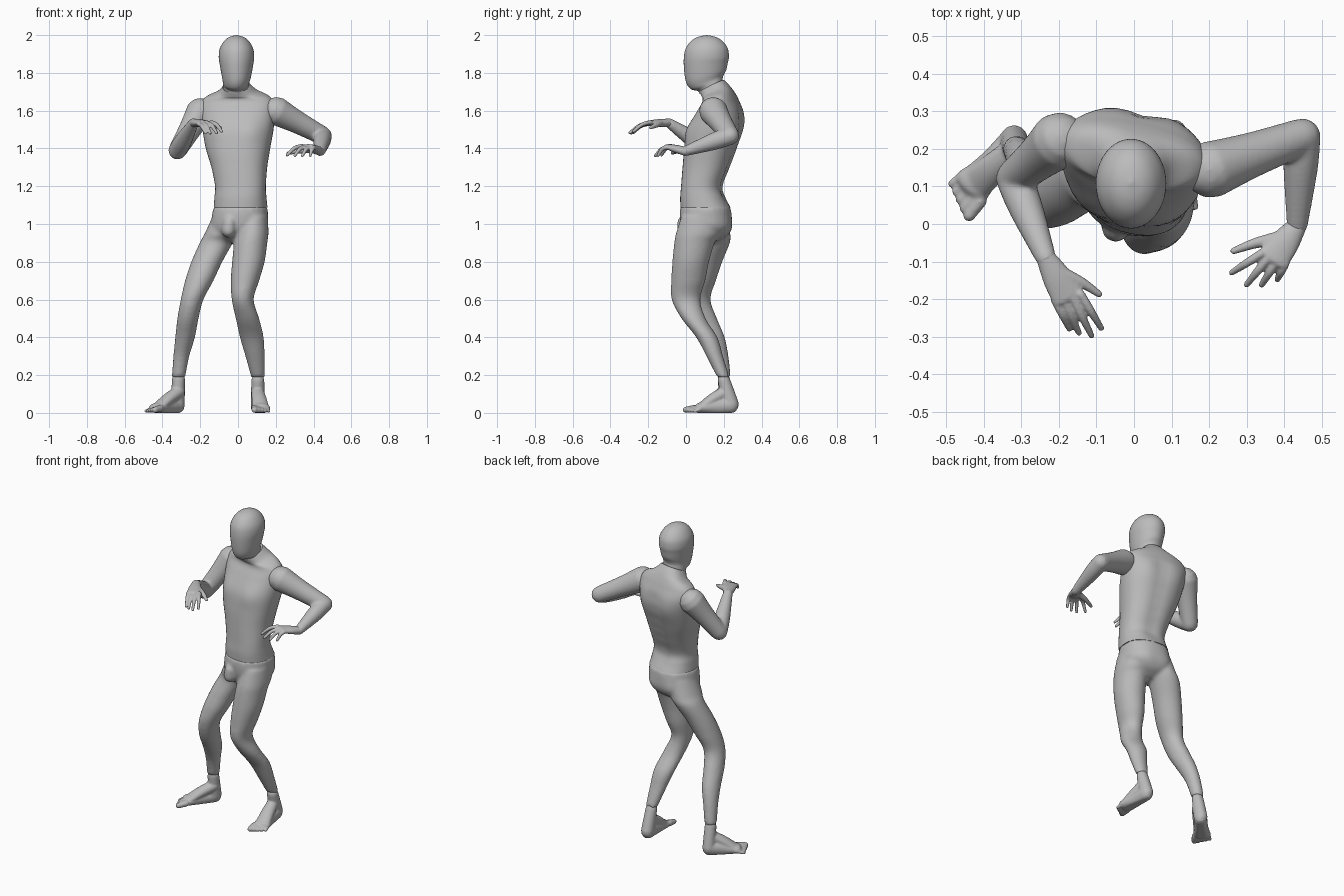
import bpy
import bmesh
import math
from mathutils import Vector

default_cube = bpy.data.objects.get("Cube")
if default_cube:
    bpy.data.objects.remove(default_cube, do_unlink=True)

grey = bpy.data.materials.new("matte grey")
grey.use_nodes = True
grey.diffuse_color = (0.5, 0.5, 0.5, 1)
grey.node_tree.nodes["Principled BSDF"].inputs["Base Color"].default_value = grey.diffuse_color

SEGMENTS = 40
UP = Vector((0, 0, 1))
BACK = Vector((0, 1, 0))


def smooth_rows(rows, steps=6):
    """Pass a smooth curve through rows of numbers."""
    padded = [rows[0]] + list(rows) + [rows[-1]]
    result = []
    for before, start, end, after in zip(padded, padded[1:], padded[2:], padded[3:]):
        for step in range(steps):
            t = step / steps
            result.append([
                b + 0.5 * t * (c - a + t * (2*a - 5*b + 4*c - d + t * (3*(b - c) + d - a)))
                for a, b, c, d in zip(before, start, end, after)])
    result.append(list(rows[-1]))
    return result


def skin(bm, frames, power=1.0):
    """Join cross-sections, each a centre and two half axes, into a closed skin."""
    def curve(value):
        return math.copysign(abs(value) ** power, value)

    rings = []
    for centre, across, depth in frames:
        ring = []
        for index in range(SEGMENTS):
            angle = math.tau * index / SEGMENTS
            ring.append(bm.verts.new(
                centre + across * curve(math.cos(angle)) + depth * curve(math.sin(angle))))
        rings.append(ring)
    faces = [bm.faces.new(rings[0]), bm.faces.new(rings[-1])]
    for low, high in zip(rings, rings[1:]):
        for i in range(SEGMENTS):
            j = (i + 1) % SEGMENTS
            faces.append(bm.faces.new((low[i], low[j], high[j], high[i])))
    bmesh.ops.recalc_face_normals(bm, faces=faces)


def stack(bm, rows, yaw=0.0, power=1.0):
    """Level sections: x, y, z, half width, half depth, backward rise."""
    frames = []
    for x, y, z, width, depth, rise in smooth_rows(rows):
        across = Vector((math.cos(yaw), math.sin(yaw), 0)) * width
        back = Vector((-math.sin(yaw), math.cos(yaw), rise)) * depth
        frames.append((Vector((x, y, z)), across, back))
    skin(bm, frames, power)


def tube(bm, points, sizes, up=UP):
    """Round-ended tube through points; sizes are half width and half thickness."""
    rows = smooth_rows([(*p, *s) for p, s in zip(points, sizes)])
    centres = [Vector(row[:3]) for row in rows]
    frames = []
    last = len(rows) - 1
    for i, row in enumerate(rows):
        along = (centres[min(i + 1, last)] - centres[max(i - 1, 0)]).normalized()
        side = along.cross(up).normalized()
        normal = side.cross(along)
        caps = [0]
        if i == 0:
            caps = [-85, -60, -30, 0]
        elif i == last:
            caps = [0, 30, 60, 85]
        for degrees in caps:
            bend = math.radians(degrees)
            centre = centres[i] + along * min(row[3:]) * math.sin(bend)
            frames.append((centre, side * row[3] * math.cos(bend), normal * row[4] * math.cos(bend)))
    skin(bm, frames)


def push(bm, centre, radius, offset):
    """Softly move the skin around a centre."""
    for vert in bm.verts:
        falloff = math.exp(-(vert.co - Vector(centre)).length_squared / radius ** 2)
        vert.co += Vector(offset) * falloff


def finish(name, bm, voxel=None, relax=0):
    """Make the object, fusing overlapping forms when a voxel size is given."""
    mesh = bpy.data.meshes.new(name)
    bm.to_mesh(mesh)
    bm.free()
    mesh.materials.append(grey)
    mesh.shade_smooth()
    mesh.set_sharp_from_angle(angle=math.radians(50))
    obj = bpy.data.objects.new(name, mesh)
    bpy.context.scene.collection.objects.link(obj)
    if voxel:
        fuse = obj.modifiers.new("fuse", "REMESH")
        fuse.mode = "VOXEL"
        fuse.voxel_size = voxel
        fuse.use_smooth_shade = True
        soften = obj.modifiers.new("soften", "SMOOTH")
        soften.factor = 0.5
        soften.iterations = relax


def arm(name, shoulder, elbow, wrist):
    bm = bmesh.new()
    shoulder, elbow, wrist = Vector(shoulder), Vector(elbow), Vector(wrist)
    tube(bm, [shoulder, shoulder.lerp(elbow, 0.45), elbow],
         [(0.076, 0.076), (0.06, 0.06), (0.049, 0.049)])
    tube(bm, [elbow, elbow.lerp(wrist, 0.35), wrist],
         [(0.048, 0.048), (0.046, 0.046), (0.028, 0.026)])
    finish(name, bm, 0.008, 5)


def hand(name, wrist, index_knuckle, little_knuckle, tips, thumb_tip):
    bm = bmesh.new()
    wrist, first, final = Vector(wrist), Vector(index_knuckle), Vector(little_knuckle)
    middle = first.lerp(final, 0.5)
    width = (first - final).length / 2 + 0.008
    tube(bm, [wrist, wrist.lerp(middle, 0.5), middle],
         [(0.026, 0.023), (width * 0.9, 0.021), (width, 0.014)])
    # Four fingers with a raised middle joint
    for i, tip in enumerate(tips):
        knuckle, tip = first.lerp(final, i / 3), Vector(tip)
        joint = knuckle.lerp(tip, 0.5) + UP * 0.012
        tube(bm, [knuckle, joint, tip], [(0.012, 0.012), (0.011, 0.011), (0.008, 0.008)])
    # Thumb
    root, tip = wrist.lerp(first, 0.4), Vector(thumb_tip)
    bend = root.lerp(tip, 0.5) + (first - final) * 0.1
    tube(bm, [root, bend, tip], [(0.019, 0.018), (0.014, 0.014), (0.009, 0.009)])
    finish(name, bm, 0.0045, 2)


def foot(name, ankle, heel, big_toe, little_toe):
    bm = bmesh.new()
    ankle, heel = Vector(ankle), Vector(heel)
    big, little = Vector(big_toe), Vector(little_toe)
    middle = big.lerp(little, 0.5)
    ball = heel.lerp(middle, 0.72)
    ball.z = 0.025
    # Ankle, sole and instep
    tube(bm, [ankle, ankle.lerp(heel, 0.5), heel],
         [(0.034, 0.032), (0.036, 0.038), (0.038, 0.042)], BACK)
    tube(bm, [heel, heel.lerp(ball, 0.5), ball], [(0.038, 0.045), (0.039, 0.042), (0.051, 0.028)])
    low = ankle - UP * 0.07
    tube(bm, [low, low.lerp(ball, 0.5) + UP * 0.004, ball],
         [(0.034, 0.034), (0.04, 0.03), (0.046, 0.022)])
    # Five toes, growing smaller outward
    for i in range(5):
        tip = big.lerp(little, i / 4)
        base = ball + (tip - middle) * 0.85
        base.z = 0.024
        size = 0.019 - 0.002 * i
        inset = tip + (base - tip).normalized() * size
        inset.z = size * 0.85
        tube(bm, [base, inset], [(size, size), (size * 0.85, size * 0.85)])
    for vert in bm.verts:
        vert.co.z = max(vert.co.z, 0)
    finish(name, bm, 0.006, 2)


# Head with short neck
bm = bmesh.new()
stack(bm, [
    (-0.01, 0.135, 1.72, 0.068, 0.062, 0.5), (-0.01, 0.128, 1.737, 0.068, 0.066, 0.5),
    (-0.01, 0.112, 1.752, 0.07, 0.088, 0.42), (-0.008, 0.106, 1.785, 0.078, 0.107, 0.28),
    (-0.008, 0.105, 1.84, 0.088, 0.116, 0.1), (-0.008, 0.108, 1.885, 0.094, 0.119, 0),
    (-0.008, 0.11, 1.93, 0.088, 0.111, 0), (-0.008, 0.11, 1.968, 0.066, 0.084, 0),
    (-0.008, 0.11, 1.99, 0.038, 0.048, 0), (-0.008, 0.11, 2.0, 0.002, 0.002, 0)])
finish("head", bm)

# Torso, turned slightly to its right
bm = bmesh.new()
stack(bm, [
    (0.014, 0.103, 1.088, 0.141, 0.13, 0), (0.013, 0.09, 1.14, 0.137, 0.118, 0),
    (0.013, 0.085, 1.2, 0.134, 0.108, 0), (0.007, 0.107, 1.3, 0.147, 0.122, 0),
    (0.0, 0.13, 1.4, 0.17, 0.134, 0), (0.0, 0.155, 1.5, 0.188, 0.135, 0),
    (-0.002, 0.178, 1.59, 0.198, 0.115, 0), (-0.002, 0.182, 1.645, 0.194, 0.09, 0.08),
    (-0.003, 0.175, 1.677, 0.165, 0.079, 0.2), (-0.005, 0.16, 1.7, 0.105, 0.073, 0.38),
    (-0.01, 0.138, 1.73, 0.071, 0.065, 0.5)], math.radians(-11), 0.85)
for x, y in ((-0.115, 0.04), (0.065, 0.0)):
    push(bm, (x, y, 1.5), 0.07, (0, -0.014, 0))
for x, y in ((-0.07, 0.31), (0.12, 0.27)):
    push(bm, (x, y, 1.53), 0.08, (0, 0.01, 0))
for step in range(7):
    push(bm, (0.03, 0.2 + 0.015 * step, 1.16 + 0.07 * step), 0.04, (0, -0.01, 0))
finish("torso", bm)

# Hips and both bent legs
bm = bmesh.new()
stack(bm, [
    (0.014, 0.103, 1.09, 0.143, 0.132, 0), (0.01, 0.103, 1.04, 0.148, 0.135, 0),
    (0.005, 0.105, 0.98, 0.148, 0.128, 0), (-0.008, 0.105, 0.93, 0.11, 0.1, 0),
    (-0.012, 0.1, 0.9, 0.05, 0.05, 0)], math.radians(-9), 0.9)
for x, y in ((-0.06, 0.24), (0.09, 0.21)):
    push(bm, (x, y, 0.97), 0.07, (0, 0.012, 0))
right_leg = [
    (-0.06, 0.125, 1.04, 0.075, 0.1), (-0.088, 0.13, 0.95, 0.088, 0.105),
    (-0.115, 0.138, 0.9, 0.088, 0.094), (-0.165, 0.105, 0.8, 0.082, 0.087),
    (-0.205, 0.076, 0.7, 0.075, 0.082), (-0.243, 0.06, 0.6, 0.06, 0.07),
    (-0.265, 0.092, 0.5, 0.056, 0.072), (-0.28, 0.142, 0.4, 0.052, 0.063),
    (-0.3, 0.178, 0.3, 0.042, 0.047), (-0.315, 0.2, 0.19, 0.036, 0.037)]
left_leg = [
    (0.083, 0.09, 1.04, 0.075, 0.115), (0.075, 0.065, 0.95, 0.086, 0.118),
    (0.067, 0.045, 0.9, 0.088, 0.107), (0.055, 0.025, 0.8, 0.086, 0.097),
    (0.037, 0.012, 0.7, 0.075, 0.09), (0.025, 0.0, 0.6, 0.058, 0.076),
    (0.05, 0.04, 0.5, 0.062, 0.064), (0.073, 0.11, 0.4, 0.063, 0.056),
    (0.09, 0.152, 0.3, 0.051, 0.044), (0.105, 0.197, 0.19, 0.036, 0.033)]
for leg in (right_leg, left_leg):
    stack(bm, [(*row, 0) for row in leg])
tube(bm, [(-0.045, 0.0, 1.01), (-0.05, -0.005, 0.965)], [(0.036, 0.046), (0.038, 0.044)], BACK)
finish("hips_and_legs", bm, 0.01, 5)

# Feet
foot("right_foot", (-0.315, 0.2, 0.18), (-0.32, 0.222, 0.042), (-0.45, 0.008, 0), (-0.495, 0.1, 0))
foot("left_foot", (0.105, 0.2, 0.175), (0.105, 0.238, 0.042), (0.088, -0.02, 0), (0.165, 0.035, 0))

# Arms and hands
right_wrist = (-0.235, -0.09, 1.535)
left_wrist = (0.435, -0.005, 1.385)
arm("right_arm", (-0.2, 0.222, 1.592), (-0.32, 0.122, 1.39), right_wrist)
arm("left_arm", (0.205, 0.145, 1.597), (0.449, 0.233, 1.467), left_wrist)
hand("right_hand", right_wrist, (-0.142, -0.188, 1.538), (-0.21, -0.202, 1.53),
     [(-0.087, -0.278, 1.49), (-0.113, -0.298, 1.482), (-0.147, -0.29, 1.48),
      (-0.172, -0.28, 1.482)], (-0.093, -0.187, 1.51))
hand("left_hand", left_wrist, (0.338, -0.08, 1.413), (0.403, -0.105, 1.405),
     [(0.26, -0.13, 1.365), (0.3, -0.162, 1.362), (0.34, -0.163, 1.36),
      (0.382, -0.148, 1.362)], (0.265, -0.072, 1.375))
